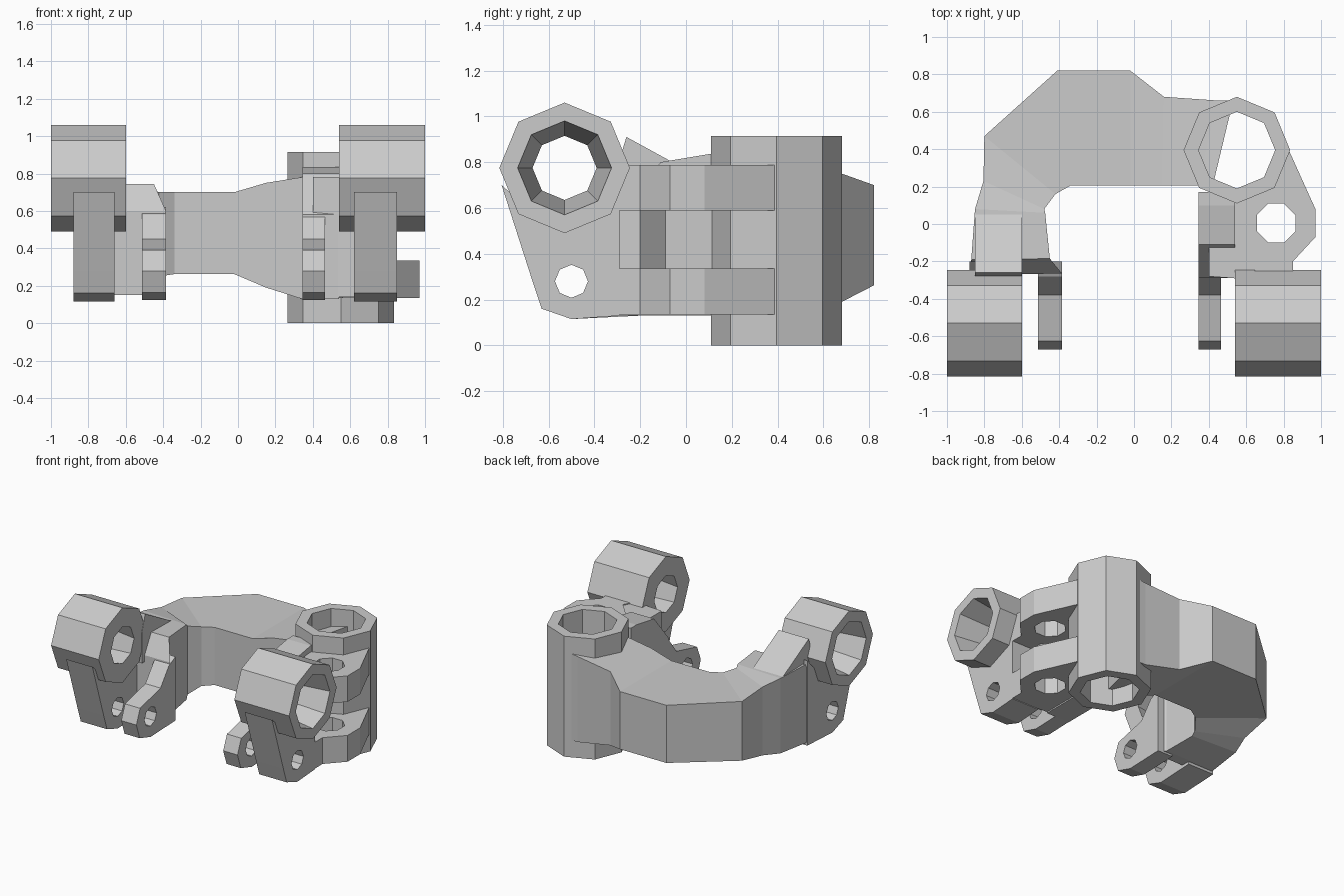
import bpy, bmesh, math

if "Cube" in bpy.data.objects:
    bpy.data.objects.remove(bpy.data.objects["Cube"])


def finish(name, verts, faces):
    me = bpy.data.meshes.new(name)
    me.from_pydata(verts, [], faces)
    bm = bmesh.new()
    bm.from_mesh(me)
    bmesh.ops.recalc_face_normals(bm, faces=bm.faces)
    bm.to_mesh(me)
    bm.free()
    ob = bpy.data.objects.new(name, me)
    bpy.context.collection.objects.link(ob)
    return ob


def place(axis, a, b, t):
    return (t, a, b) if axis == 'x' else (a, b, t)


def prism(name, profile, axis, lo, hi):
    """Extrude a yz profile along x, or an xy profile along z."""
    n = len(profile)
    verts = [place(axis, a, b, t) for t in (lo, hi) for a, b in profile]
    faces = [list(range(n)), list(range(n, 2 * n))]
    faces += [[i, (i + 1) % n, n + (i + 1) % n, n + i] for i in range(n)]
    return finish(name, verts, faces)


def octagon(c, r, turn=0.0):
    return [(c[0] + r * math.cos(math.radians(turn + 45 * i)),
             c[1] + r * math.sin(math.radians(turn + 45 * i))) for i in range(8)]


def tube(name, c, r, axis, lo, hi, bore_lo, bore_hi):
    """Eight-sided tube whose bore may taper."""
    rings = [(r, lo), (r, hi), (bore_hi, hi), (bore_lo, lo)]
    verts = [place(axis, a, b, t) for rad, t in rings for a, b in octagon(c, rad)]
    faces = []
    for k in range(4):
        m = (k + 1) % 4
        for i in range(8):
            j = (i + 1) % 8
            faces.append([k * 8 + i, k * 8 + j, m * 8 + j, m * 8 + i])
    return finish(name, verts, faces)


def drill(ob, profile, axis):
    cutter = prism(ob.name + "_cutter", profile, axis, -2, 2)
    cutter.hide_render = True
    cutter.display_type = 'WIRE'
    mod = ob.modifiers.new("hole", 'BOOLEAN')
    mod.operation, mod.solver, mod.object = 'DIFFERENCE', 'EXACT', cutter
    bpy.context.view_layer.objects.active = ob
    bpy.ops.object.modifier_apply(modifier=mod.name)
    bpy.data.objects.remove(cutter)


# Horizontal tubes with tapered bores, and the upright tube
PIVOT, POST = (-0.53, 0.775), (0.55, 0.395)
tube("left_tube", PIVOT, 0.285, 'x', -1.0, -0.6, 0.205, 0.14)
tube("right_tube", PIVOT, 0.285, 'x', 0.54, 1.0, 0.14, 0.205)
tube("upright_tube", POST, 0.285, 'z', 0.0, 0.915, 0.205, 0.205)

# Curved bridge and left arm: inner xy, outer xy, bottom z, top z
sections = [
    ((0.42, 0.20), (0.53, 0.66), 0.13, 0.79),
    ((0.34, 0.205), (0.45, 0.66), 0.13, 0.78),
    ((0.15, 0.205), (0.16, 0.68), 0.19, 0.75),
    ((-0.02, 0.205), (-0.02, 0.82), 0.262, 0.70),
    ((-0.34, 0.205), (-0.41, 0.82), 0.262, 0.70),
    ((-0.42, 0.16), (-0.80, 0.47), 0.25, 0.70),
    ((-0.48, 0.08), (-0.805, 0.23), 0.20, 0.72),
    ((-0.475, 0.06), (-0.85, 0.08), 0.17, 0.74),
    ((-0.45, -0.185), (-0.87, -0.19), 0.15, 0.745),
    ((-0.385, -0.265), (-0.88, -0.27), 0.15, 0.60),
]
verts, faces = [], [[0, 1, 2, 3]]
for inner, outer, lo, hi in sections:
    verts += [(*inner, lo), (*outer, lo), (*outer, hi), (*inner, hi)]
for k in range(len(sections) - 1):
    for i in range(4):
        j = (i + 1) % 4
        faces.append([k * 4 + i, k * 4 + j, k * 4 + 4 + j, k * 4 + 4 + i])
last = len(verts) - 4
faces.append([last, last + 1, last + 2, last + 3])
finish("bridge_and_left_arm", verts, faces)

# Wedge joining the left arm to its tube
prism("left_wedge", [(0.06, 0.735), (-0.26, 0.91), (-0.30, 0.78), (-0.30, 0.55),
                     (0.06, 0.55)], 'x', -0.85, -0.598)

# Outer lugs hanging from the tubes
PIN = octagon((-0.5, 0.28), 0.072)
for name, lo, hi, back in (("left_outer_lug", -0.88, -0.66, -0.2),
                           ("right_outer_lug", 0.62, 0.85, -0.29)):
    lug = prism(name, [(-0.805, 0.70), (-0.67, 0.28), (-0.63, 0.16), (-0.5, 0.115),
                       (back, 0.13), (back, 0.775), (-0.36, 0.605), (-0.53, 0.535),
                       (-0.70, 0.605)], 'x', lo, hi)
    drill(lug, PIN, 'x')

# Inner lugs
for name, lo, hi in (("left_inner_lug", -0.512, -0.385),
                     ("right_inner_lug", 0.345, 0.465)):
    lug = prism(name, [(-0.67, 0.28), (-0.63, 0.165), (-0.5, 0.125), (-0.2, 0.135),
                       (-0.2, 0.62), (-0.28, 0.58), (-0.38, 0.45), (-0.625, 0.39)],
                'x', lo, hi)
    drill(lug, PIN, 'x')

# Right block between the inner lug and the upright tube
prism("right_block_top", [(-0.29, 0.13), (-0.29, 0.58), (-0.11, 0.80), (0.1, 0.835),
                          (0.17, 0.835), (0.17, 0.13)], 'x', 0.345, 0.54)
prism("right_web", [(0.40, -0.28), (0.67, -0.30), (0.68, -0.2), (0.57, -0.09),
                    (0.555, 0.155), (0.40, 0.155)], 'z', 0.14, 0.78)

# Two stacked plates with an upright hole
for name, lo, hi in (("lower_plate", 0.135, 0.335), ("upper_plate", 0.59, 0.787)):
    plate = prism(name, [(0.83, 0.39), (0.97, 0.08), (0.97, -0.07), (0.85, -0.2),
                         (0.85, -0.3), (0.62, -0.3), (0.67, -0.2), (0.56, -0.08),
                         (0.53, 0.15), (0.56, 0.155), (0.72, 0.225), (0.79, 0.39)],
                  'z', lo, hi)
    drill(plate, octagon((0.76, 0.005), 0.112, 22.5), 'z')
